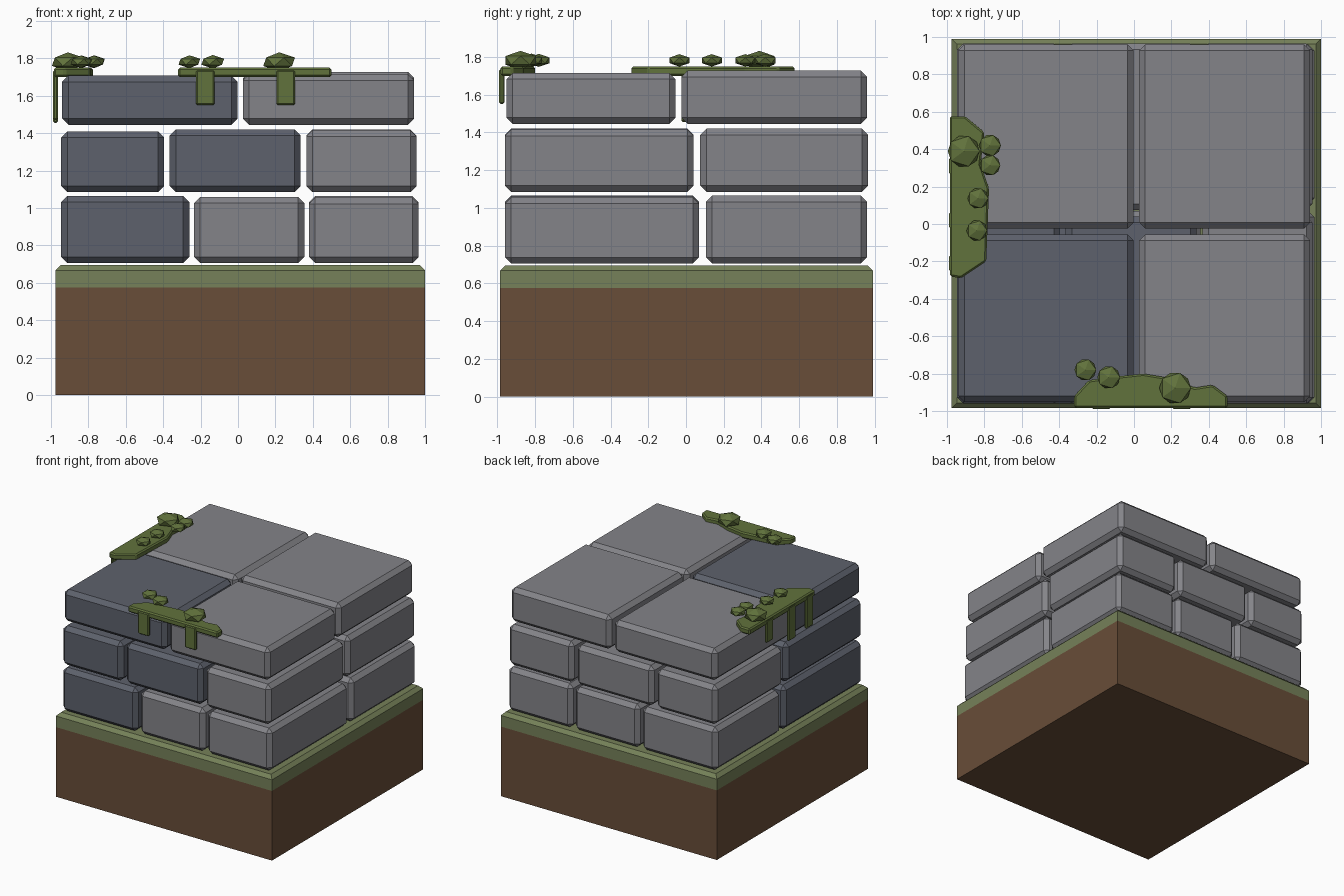
import bpy, bmesh
from mathutils import Matrix

if "Cube" in bpy.data.objects:
    bpy.data.objects.remove(bpy.data.objects["Cube"])


def mat(name, rgb):
    m = bpy.data.materials.new(name)
    m.diffuse_color = (*rgb, 1)
    m.use_nodes = True
    m.node_tree.nodes["Principled BSDF"].inputs["Base Color"].default_value = m.diffuse_color
    return m


DIRT = mat("dirt", (0.14, 0.075, 0.04))
GRASS = mat("grass", (0.18, 0.22, 0.10))
MOSS = mat("moss", (0.12, 0.17, 0.045))
STONE = mat("stone", (0.23, 0.23, 0.25))
DARK = mat("dark_stone", (0.11, 0.12, 0.15))


def finish(bm, name, material):
    bmesh.ops.recalc_face_normals(bm, faces=bm.faces)
    me = bpy.data.meshes.new(name)
    bm.to_mesh(me)
    bm.free()
    me.materials.append(material)
    ob = bpy.data.objects.new(name, me)
    bpy.context.collection.objects.link(ob)
    return ob


def box(name, x, y, z, material, bevel=0.0, top_only=False):
    """Box from (min, max) pairs with a one-step chamfer."""
    bm = bmesh.new()
    size = [b - a for a, b in (x, y, z)]
    mid = [(a + b) / 2 for a, b in (x, y, z)]
    bmesh.ops.create_cube(bm, size=1, matrix=Matrix.Translation(mid) @ Matrix.Diagonal((*size, 1)))
    if bevel:
        edges = [e for e in bm.edges
                 if not top_only or all(v.co.z > z[1] - 1e-4 for v in e.verts)]
        bmesh.ops.bevel(bm, geom=edges, offset=bevel, segments=1, affect='EDGES')
    return finish(bm, name, material)


def slab(name, outline, z0, z1):
    """Extruded moss outline with softened edges."""
    bm = bmesh.new()
    face = bm.faces.new([bm.verts.new((x, y, z0)) for x, y in outline])
    up = bmesh.ops.extrude_face_region(bm, geom=[face])["geom"]
    bmesh.ops.translate(bm, vec=(0, 0, z1 - z0), verts=[v for v in up if isinstance(v, bmesh.types.BMVert)])
    if face.is_valid and len(bm.faces) == len(outline) + 1:
        bm.faces.new([v for v in face.verts])
    bmesh.ops.recalc_face_normals(bm, faces=bm.faces)
    bmesh.ops.bevel(bm, geom=bm.edges[:], offset=0.01, segments=1, affect='EDGES')
    return finish(bm, name, MOSS)


def clump(name, x, y, r):
    bm = bmesh.new()
    bmesh.ops.create_icosphere(bm, subdivisions=1, radius=1,
                               matrix=Matrix.Translation((x, y, 1.782)) @ Matrix.Diagonal((r, r, r * 0.53, 1)))
    return finish(bm, name, MOSS)


# Ground block
box("dirt_block", (-0.975, 1.0), (-0.985, 0.99), (0, 0.575), DIRT)
box("grass_layer", (-0.975, 1.0), (-0.985, 0.99), (0.575, 0.695), GRASS, 0.028, True)

# Stone courses: x spans, (front, back) y spans, bottom z, top z per brick, dark front bricks
courses = [
    ([(-0.945, -0.26), (-0.235, 0.355), (0.38, 0.965)], [(-0.96, 0.07), (0.105, 0.96)],
     0.705, [[1.065, 1.06, 1.055], [1.06, 1.06, 1.065]], {0}),
    ([(-0.945, -0.395), (-0.365, 0.335), (0.365, 0.955)], [(-0.96, 0.04), (0.075, 0.965)],
     1.085, [[1.41, 1.42, 1.415], [1.41, 1.415, 1.42]], {0, 1}),
    ([(-0.94, -0.002), (0.027, 0.942)], [(-0.952, -0.055), (-0.025, 0.96)],
     1.445, [[1.708, 1.715], [1.708, 1.728]], {0}),
]
for c, (xs, ys, z0, tops, dark) in enumerate(courses, 1):
    for row, y in enumerate(ys):
        for i, x in enumerate(xs):
            box(f"brick_{c}_{('front', 'back')[row]}_{i + 1}", x, y, (z0, tops[row][i]),
                DARK if row == 0 and i in dark else STONE, 0.033)

# Moss mats lying over the top edges
slab("front_moss_mat", [(-0.32, -0.983), (0.5, -0.983), (0.5, -0.92), (0.42, -0.86), (0.325, -0.875),
                        (0.2, -0.825), (0.05, -0.80), (-0.13, -0.82), (-0.24, -0.835), (-0.32, -0.92)], 1.70, 1.75)
slab("left_moss_mat", [(-0.985, 0.576), (-0.985, -0.28), (-0.925, -0.29), (-0.79, -0.2), (-0.775, 0.19),
                       (-0.82, 0.32), (-0.80, 0.49), (-0.903, 0.576)], 1.70, 1.75)

# Hanging moss strips
for i, x in enumerate((-0.175, 0.255), 1):
    box(f"front_moss_strip_{i}", (x - 0.05, x + 0.05), (-0.99, -0.963), (1.55, 1.737), MOSS, 0.008)
for i, (y, z) in enumerate(((0.31, 1.55), (0.02, 1.455), (-0.21, 1.47)), 1):
    box(f"left_moss_strip_{i}", (-0.988, -0.963), (y - 0.045, y + 0.045), (z, 1.737), MOSS, 0.008)

# Moss clumps
clumps = [(-0.26, -0.78, 0.065), (-0.135, -0.82, 0.068), (0.22, -0.877, 0.095),
          (-0.91, 0.389, 0.095), (-0.77, 0.42, 0.065), (-0.77, 0.314, 0.062),
          (-0.834, 0.137, 0.062), (-0.84, -0.035, 0.062)]
for i, (x, y, r) in enumerate(clumps, 1):
    clump(f"moss_clump_{i}", x, y, r)
